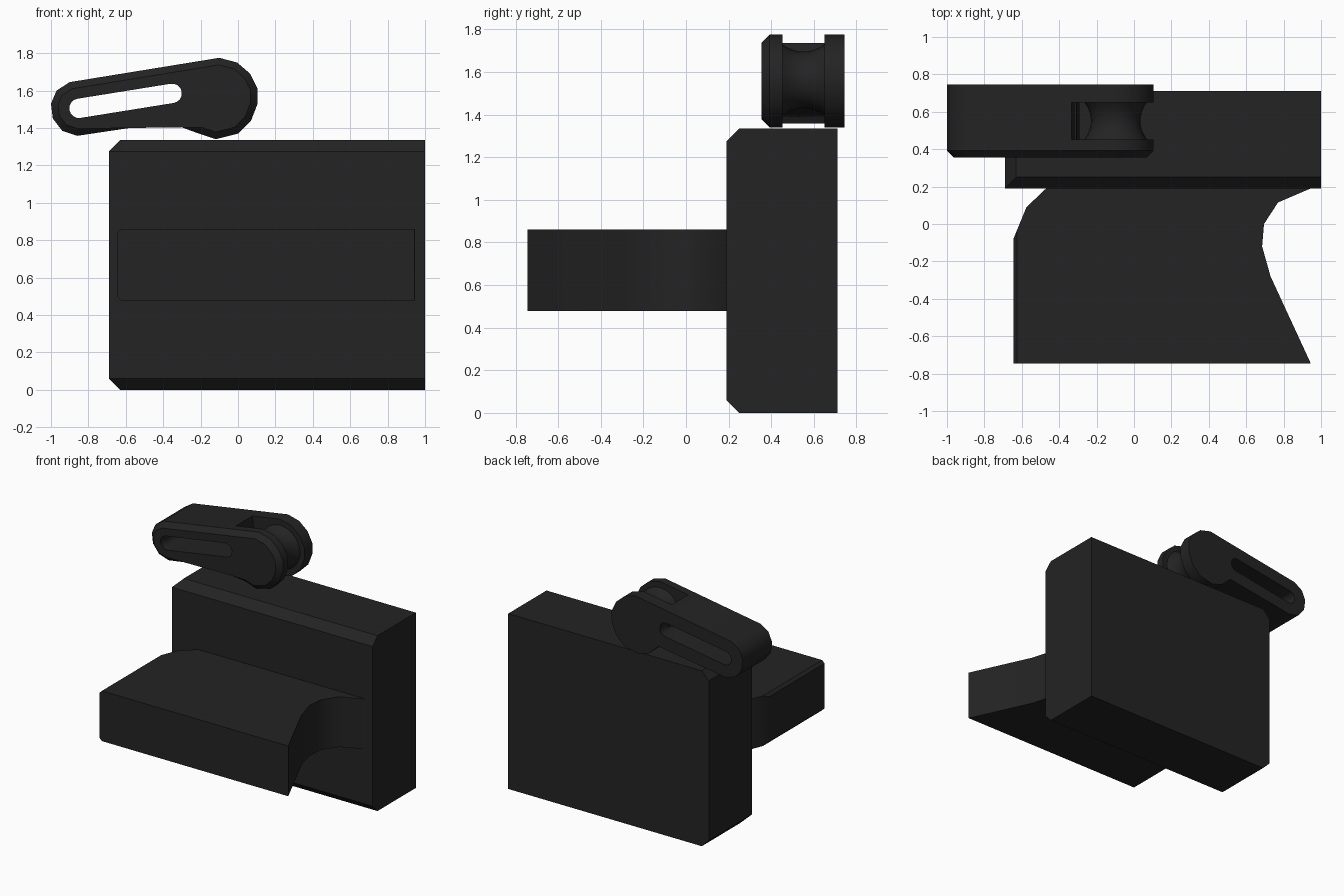
import bpy, bmesh, math

if "Cube" in bpy.data.objects:
    bpy.data.objects.remove(bpy.data.objects["Cube"])

mat = bpy.data.materials.new("charcoal black")
mat.diffuse_color = (0.017, 0.017, 0.017, 1)
mat.use_nodes = True
mat.node_tree.nodes["Principled BSDF"].inputs["Base Color"].default_value = mat.diffuse_color


def finish(name, bm, angle=35):
    bmesh.ops.recalc_face_normals(bm, faces=bm.faces)
    me = bpy.data.meshes.new(name)
    bm.to_mesh(me)
    bm.free()
    me.materials.append(mat)
    ob = bpy.data.objects.new(name, me)
    bpy.context.collection.objects.link(ob)
    smooth(ob, angle)
    return ob


def activate(ob):
    bpy.ops.object.select_all(action='DESELECT')
    ob.select_set(True)
    bpy.context.view_layer.objects.active = ob


def smooth(ob, angle=35):
    activate(ob)
    bpy.ops.object.shade_smooth_by_angle(angle=math.radians(angle))


def loft(rings, caps=True):
    """Join rings of equal length into a closed solid."""
    bm = bmesh.new()
    vs = [[bm.verts.new(p) for p in r] for r in rings]
    n = len(vs[0])
    for a, b in zip(vs, vs[1:]):
        for i in range(n):
            bm.faces.new((a[i], a[(i + 1) % n], b[(i + 1) % n], b[i]))
    bm.faces.new(vs[0])
    bm.faces.new(vs[-1])
    return bm


def prism_y(pts, y0, y1):
    return loft([[(x, y, z) for x, z in pts] for y in (y0, y1)])


# Mounting block: top and bottom edges chamfered on the front and left
def block_ring(z, c):
    return [(-0.69 + c, 0.19 + c, z), (1, 0.19 + c, z), (1, 0.71, z), (-0.69 + c, 0.71, z)]


finish("mounting_block", loft([block_ring(0, 0.06), block_ring(0.06, 0),
                               block_ring(1.275, 0), block_ring(1.335, 0.06)]), 30)

# Front shelf with curved right-hand cut-out
shelf = [(-0.645, -0.745), (0.945, -0.745), (0.73, -0.28), (0.685, -0.12), (0.695, 0.0),
         (0.77, 0.115), (0.945, 0.19), (0.945, 0.2), (-0.46, 0.2), (-0.47, 0.19),
         (-0.575, 0.09), (-0.645, -0.08)]
bm = loft([[(x, y, z) for x, y in shelf] for z in (0.478, 0.86)])
edges = [e for e in bm.edges if all(v.co.x < -0.64 for v in e.verts)
         and abs(e.verts[0].co.z - e.verts[1].co.z) < 0.01]
bmesh.ops.bevel(bm, geom=edges, offset=0.02, segments=1, affect='EDGES')
finish("front_shelf", bm)

# Lever body: round head and straight handle, front outline chamfered
outline = [(-0.1, 1.775), (-0.005, 1.75), (0.065, 1.69), (0.105, 1.61), (0.105, 1.53),
           (0.07, 1.44), (0.0, 1.37), (-0.12, 1.34), (-0.21, 1.37), (-0.29, 1.443),
           (-0.86, 1.358), (-0.94, 1.385), (-0.99, 1.45), (-1.0, 1.53), (-0.97, 1.6),
           (-0.9, 1.645)]
bm = prism_y(outline, 0.355, 0.745)
edges = [e for e in bm.edges if all(v.co.y < 0.36 for v in e.verts)]
bmesh.ops.bevel(bm, geom=edges, offset=0.037, segments=1, affect='EDGES')
lever = finish("lever", bm)

# Cutters: long slot through the handle, open notch in the head
tilt = math.atan2(0.08, 0.498)
slot = []
for cx, cz, start in ((-0.352, 1.585, -90), (-0.85, 1.505, 90)):
    for i in range(9):
        a = math.radians(start + i * 22.5) + tilt
        slot.append((cx + 0.052 * math.cos(a), cz + 0.052 * math.sin(a)))
notch = [(-0.35, 1.85), (-0.27, 1.3), (0.3, 1.3), (0.3, 1.85)]
for name, pts, y0, y1 in (("slot_cutter", slot, 0.2, 0.9), ("notch_cutter", notch, 0.453, 0.65)):
    cutter = finish(name, prism_y(pts, y0, y1))
    cutter.hide_render = True
    mod = lever.modifiers.new(name, 'BOOLEAN')
    mod.operation = 'DIFFERENCE'
    mod.solver = 'EXACT'
    mod.object = cutter
    activate(lever)
    # keep the cut ahead of the smoothing settings, then bake it
    bpy.ops.object.modifier_move_to_index(modifier=mod.name, index=0)
    bpy.ops.object.modifier_apply(modifier=mod.name)
    bpy.data.objects.remove(cutter)
smooth(lever)

# Waisted pivot spool between the two head plates
rings = []
for i in range(9):
    t = -1 + i / 4
    r = 0.132 + 0.035 * t * t
    rings.append([(-0.098 + r * math.cos(k * math.tau / 20), 0.5515 + 0.1 * t,
                   1.563 + r * math.sin(k * math.tau / 20)) for k in range(20)])
finish("pivot_spool", loft(rings))
